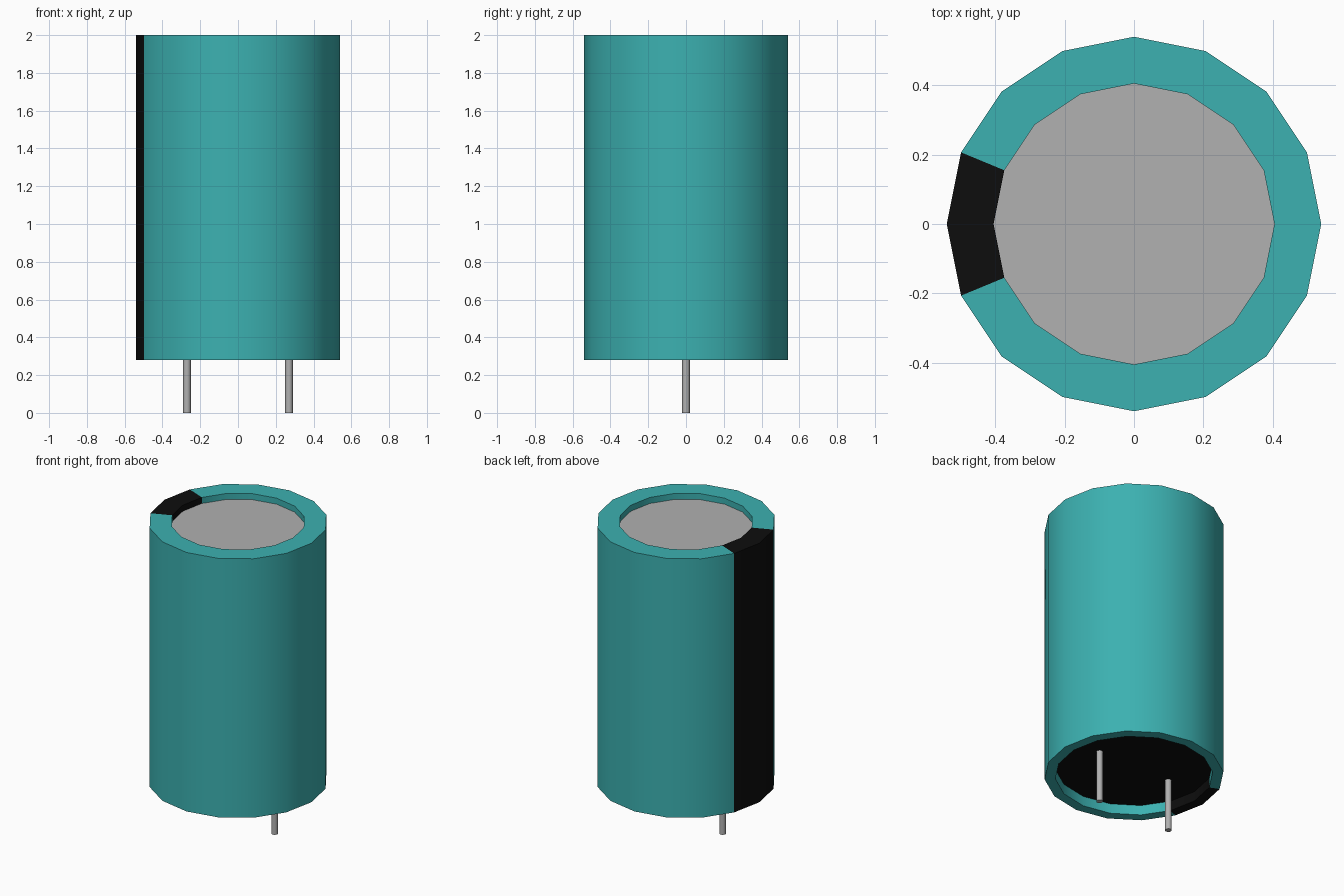
import bpy, bmesh, math

cube = bpy.data.objects.get("Cube")
if cube:
    bpy.data.objects.remove(cube, do_unlink=True)

SIDES = 16


def make_material(name, rgb):
    mat = bpy.data.materials.new(name)
    mat.use_nodes = True
    mat.diffuse_color = (*rgb, 1)
    mat.node_tree.nodes["Principled BSDF"].inputs["Base Color"].default_value = (*rgb, 1)
    return mat


teal = make_material("teal sleeve", (0.045, 0.44, 0.44))
black = make_material("black", (0.004, 0.004, 0.004))
metal = make_material("grey metal", (0.44, 0.44, 0.44))


def finish(bm, name, mats):
    mesh = bpy.data.meshes.new(name)
    bm.to_mesh(mesh)
    bm.free()
    for mat in mats:
        mesh.materials.append(mat)
    obj = bpy.data.objects.new(name, mesh)
    bpy.context.collection.objects.link(obj)
    bpy.ops.object.select_all(action='DESELECT')
    obj.select_set(True)
    bpy.context.view_layer.objects.active = obj
    bpy.ops.object.shade_smooth_by_angle(angle=math.radians(35))
    return obj


def ring(bm, r, z):
    return [bm.verts.new((r * math.cos(a), r * math.sin(a), z))
            for a in (2 * math.pi * i / SIDES for i in range(SIDES))]


def disc(name, r, z, mat, up):
    bm = bmesh.new()
    verts = ring(bm, r, z)
    bm.faces.new(verts if up else verts[::-1])
    return finish(bm, name, [mat])


# Sleeve: turned profile with a recess at each end and a stripe on the -x side
profile = [(0.405, 1.96), (0.405, 2.0), (0.54, 2.0),
           (0.54, 0.28), (0.475, 0.28), (0.475, 0.345)]
bm = bmesh.new()
rings = [ring(bm, r, z) for r, z in profile]
for upper, lower in zip(rings, rings[1:]):
    for i in range(SIDES):
        j = (i + 1) % SIDES
        face = bm.faces.new((upper[i], lower[i], lower[j], upper[j]))
        # Two segments either side of -x form the polarity stripe
        face.material_index = 1 if i in (SIDES // 2 - 1, SIDES // 2) else 0
finish(bm, "sleeve", [teal, black])

# Recessed end caps
disc("top_cap", 0.405, 1.96, metal, True)
disc("base_seal", 0.475, 0.345, black, False)

# Wire leads
for side, x in (("left", 0.27), ("right", -0.27)):
    bm = bmesh.new()
    bmesh.ops.create_cone(bm, cap_ends=True, segments=SIDES,
                          radius1=0.02, radius2=0.02, depth=0.345)
    bmesh.ops.translate(bm, verts=bm.verts, vec=(x, 0, 0.1725))
    finish(bm, side + "_lead", [metal])
